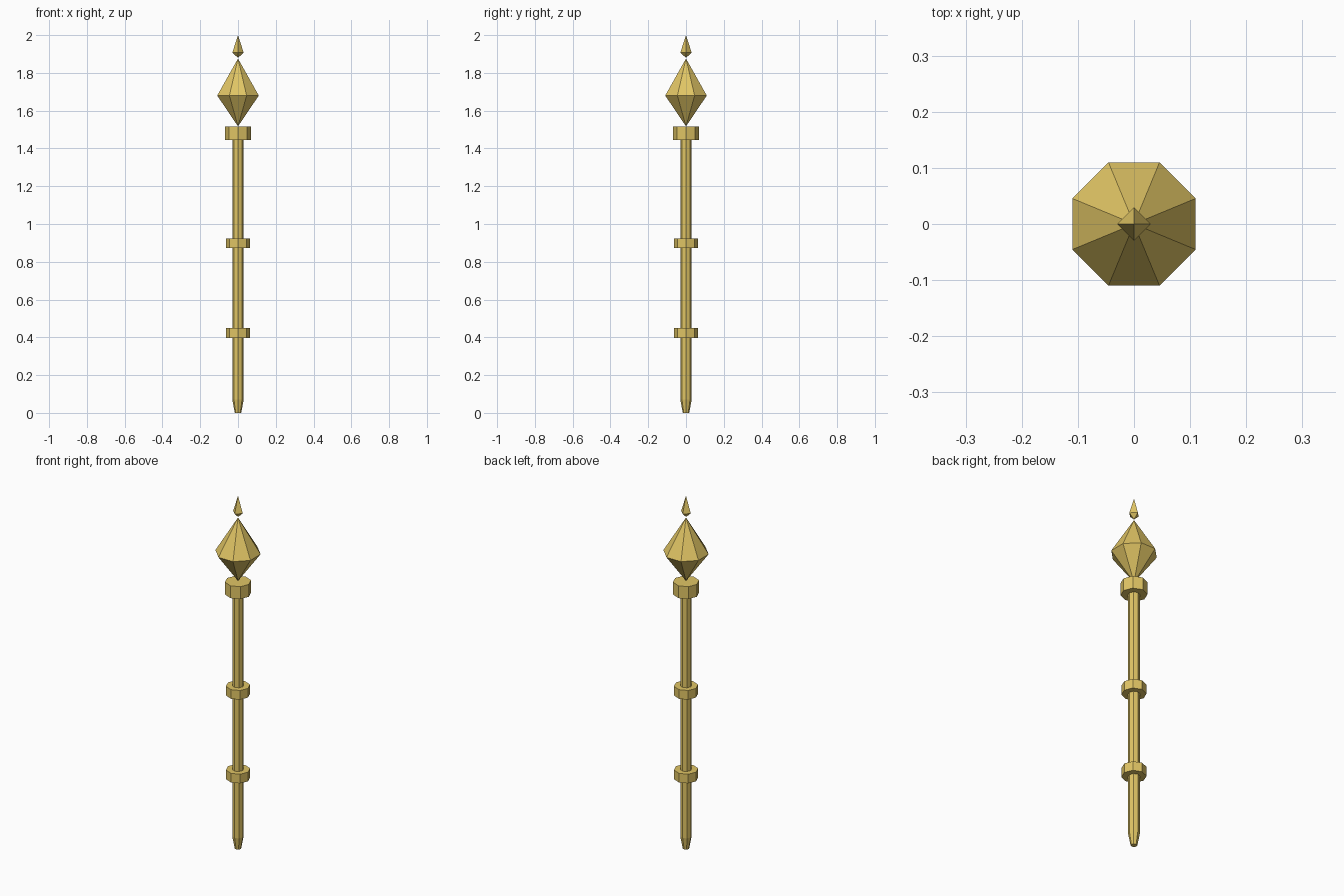
import bpy, bmesh
from math import pi, cos, sin

if "Cube" in bpy.data.objects:
    bpy.data.objects.remove(bpy.data.objects["Cube"])

gold = bpy.data.materials.new("gold")
gold.diffuse_color = (0.75, 0.56, 0.13, 1)
gold.use_nodes = True
gold.node_tree.nodes["Principled BSDF"].inputs["Base Color"].default_value = gold.diffuse_color


def lathe(name, profile, sides, turn=0.0):
    """Flat-faced solid from (radius, z) pairs; radius 0 makes a point."""
    bm = bmesh.new()
    rings = []
    for r, z in profile:
        if r == 0:
            rings.append([bm.verts.new((0, 0, z))] * sides)
        else:
            rings.append([bm.verts.new((r * cos(turn + 2 * pi * i / sides),
                                        r * sin(turn + 2 * pi * i / sides), z))
                          for i in range(sides)])
    for a, b in zip(rings, rings[1:]):
        for i in range(sides):
            j = (i + 1) % sides
            bm.faces.new(list(dict.fromkeys((a[i], a[j], b[j], b[i]))))
    for ring in (rings[0], rings[-1]):
        if len(set(ring)) > 1:
            bm.faces.new(ring)
    bmesh.ops.recalc_face_normals(bm, faces=bm.faces[:])
    me = bpy.data.meshes.new(name)
    bm.to_mesh(me)
    bm.free()
    me.materials.append(gold)
    ob = bpy.data.objects.new(name, me)
    bpy.context.collection.objects.link(ob)
    return ob


# Staff with tapered foot
lathe("shaft", [(0.017, 0), (0.03, 0.07), (0.03, 1.445)], 8)

# Grip rings and top collar
for name, r, z0, z1 in (("lower_ring", 0.063, 0.397, 0.449),
                        ("upper_ring", 0.063, 0.872, 0.924),
                        ("collar", 0.068, 1.445, 1.515)):
    lathe(name, [(r, z0), (r, z1)], 8)

# Faceted head and small floating tip
lathe("head_crystal", [(0, 1.517), (0.119, 1.68), (0, 1.876)], 8, pi / 8)
lathe("tip_crystal", [(0, 1.88), (0.03, 1.907), (0, 2.0)], 4)
